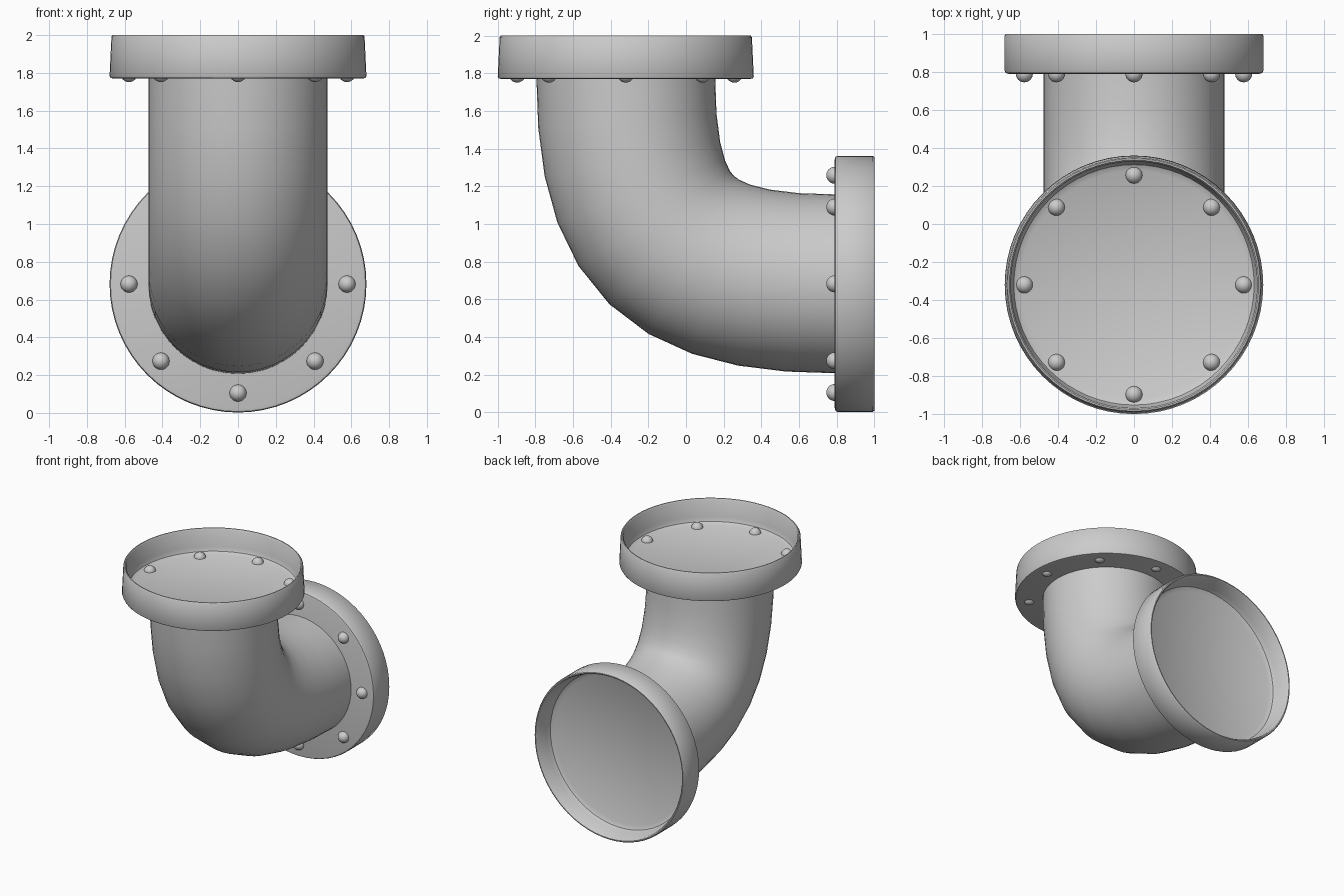
import bpy, bmesh, math
from mathutils import Vector, Matrix

if "Cube" in bpy.data.objects:
    bpy.data.objects.remove(bpy.data.objects["Cube"])

PIPE_R = 0.475
TOP = Vector((0, -0.32, 1.77))
SIDE = Vector((0, 0.79, 0.682))


def finish(bm, name, angle=40):
    bmesh.ops.remove_doubles(bm, verts=bm.verts, dist=1e-5)
    bmesh.ops.recalc_face_normals(bm, faces=bm.faces)
    me = bpy.data.meshes.new(name)
    bm.to_mesh(me)
    bm.free()
    ob = bpy.data.objects.new(name, me)
    bpy.context.collection.objects.link(ob)
    bpy.ops.object.select_all(action='DESELECT')
    bpy.context.view_layer.objects.active = ob
    ob.select_set(True)
    bpy.ops.object.shade_smooth_by_angle(angle=math.radians(angle))
    return ob


def lathe(name, profile, steps=64):
    bm = bmesh.new()
    vs = [bm.verts.new((r, 0, z)) for r, z in profile]
    es = [bm.edges.new(p) for p in zip(vs, vs[1:])]
    bmesh.ops.spin(bm, geom=vs + es, cent=(0, 0, 0), axis=(0, 0, 1),
                   angle=2 * math.pi, steps=steps)
    return finish(bm, name)


def flange(name, loc, rot_x, height, lip_r, floor, bolt_z):
    # cup-shaped flange: flat plate with a thin raised rim
    mat = Matrix.Translation(loc) @ Matrix.Rotation(rot_x, 4, 'X')
    cup = lathe(name, [
        (0, 0), (0.66, 0), (0.675, 0.004), (0.68, 0.014),
        (lip_r, height - 0.008), (lip_r - 0.006, height),
        (lip_r - 0.014, height), (lip_r - 0.022, height - 0.01),
        (0.645, floor + 0.05), (0.632, floor + 0.017), (0.60, floor), (0, floor)])
    cup.matrix_world = mat
    # ring of eight round bolt heads
    bm = bmesh.new()
    for i in range(8):
        a = i * math.pi / 4
        pos = Matrix.Translation((0.577 * math.cos(a), 0.577 * math.sin(a), bolt_z))
        bmesh.ops.create_uvsphere(bm, u_segments=20, v_segments=12,
                                  radius=0.045, matrix=pos)
    finish(bm, name + "_bolts").matrix_world = mat


# bent pipe: rings swept along a cubic bend
p0, p3 = TOP + Vector((0, 0, 0.015)), SIDE + Vector((0, 0.015, 0))
p1, p2 = p0 - Vector((0, 0, 0.85)), p3 - Vector((0, 0.85, 0))
bm = bmesh.new()
rings, SEG, N = [], 10, 48
for k in range(SEG + 1):
    t = k / SEG
    u = 1 - t
    c = u**3 * p0 + 3 * u * u * t * p1 + 3 * u * t * t * p2 + t**3 * p3
    d = (u * u * (p1 - p0) + 2 * u * t * (p2 - p1) + t * t * (p3 - p2)).normalized()
    x = Vector((1, 0, 0))
    n = d.cross(x)
    rings.append([bm.verts.new(c + PIPE_R * (math.cos(a) * x + math.sin(a) * n))
                  for a in (2 * math.pi * i / N for i in range(N))])
for r, s in zip(rings, rings[1:]):
    for i in range(N):
        j = (i + 1) % N
        bm.faces.new((r[i], r[j], s[j], s[i]))
finish(bm, "elbow_pipe", 60)

# end flanges
flange("top_flange", TOP, 0, 0.23, 0.67, 0.033, 0.026)
flange("side_flange", SIDE, -math.pi / 2, 0.21, 0.68, 0.05, 0.0)
